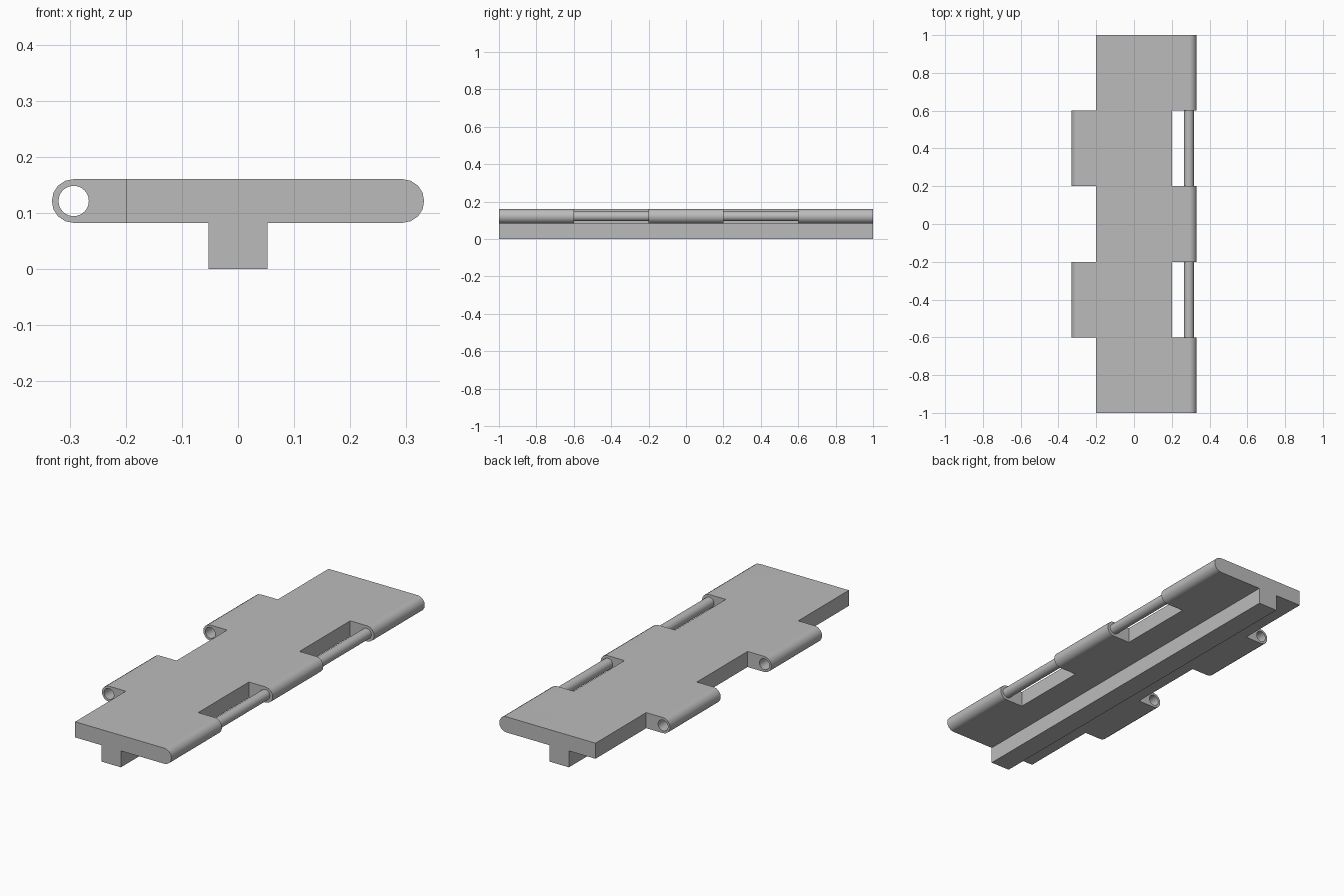
import bpy, bmesh
from math import cos, sin, pi

if "Cube" in bpy.data.objects:
    bpy.data.objects.remove(bpy.data.objects["Cube"], do_unlink=True)

grey = bpy.data.materials.new("plain grey")
grey.use_nodes = True
colour = (0.5, 0.5, 0.5, 1)
grey.diffuse_color = colour
grey.node_tree.nodes["Principled BSDF"].inputs["Base Color"].default_value = colour

HINGE_X, MID_Z, RADIUS = 0.293, 0.121, 0.039
RAIL = 0.053
BOTTOM = MID_Z - RADIUS


def arc(cx, radius, start, sweep, steps):
    return [(cx + radius * cos(start + sweep * i / steps),
             MID_Z + radius * sin(start + sweep * i / steps)) for i in range(steps + 1)]


def prism(name, outline, y0, y1):
    """Extrude an (x, z) outline from y0 to y1."""
    bm = bmesh.new()
    face = bm.faces.new([bm.verts.new((x, y0, z)) for x, z in outline])
    ext = bmesh.ops.extrude_face_region(bm, geom=[face])
    verts = [v for v in ext["geom"] if isinstance(v, bmesh.types.BMVert)]
    bmesh.ops.translate(bm, verts=verts, vec=(0, y1 - y0, 0))
    bmesh.ops.recalc_face_normals(bm, faces=bm.faces)
    mesh = bpy.data.meshes.new(name)
    bm.to_mesh(mesh)
    bm.free()
    mesh.materials.append(grey)
    obj = bpy.data.objects.new(name, mesh)
    bpy.context.collection.objects.link(obj)
    return obj


def rod(name, x, radius, y0, y1):
    return prism(name, arc(x, radius, 0, 2 * pi, 32)[:-1], y0, y1)


def notch(side, y0, y1):
    a, b = side * 0.2, side * 0.4
    return prism("notch_cutter", [(a, 0.04), (b, 0.04), (b, 0.2), (a, 0.2)], y0, y1)


# Full-length plate with rounded long edges and the rail underneath
outline = (arc(HINGE_X, RADIUS, -pi / 2, pi, 8) + arc(-HINGE_X, RADIUS, pi / 2, pi, 8)
           + [(-RAIL, BOTTOM), (-RAIL, 0), (RAIL, 0), (RAIL, BOTTOM)])
plate = prism("hinged_plate", outline, -1, 1)

# Alternating knuckle gaps on both edges, and the bore through one side
cutters = [notch(-1, -1.1, -0.6), notch(-1, -0.2, 0.2), notch(-1, 0.6, 1.1),
           notch(1, -0.6, -0.2), notch(1, 0.2, 0.6),
           rod("bore_cutter", -HINGE_X, 0.027, -0.8, 0.8)]
bpy.context.view_layer.objects.active = plate
for cutter in cutters:
    cutter.hide_render = True
    mod = plate.modifiers.new("cut", "BOOLEAN")
    mod.operation = "DIFFERENCE"
    mod.solver = "EXACT"
    mod.object = cutter
    bpy.ops.object.modifier_apply(modifier=mod.name)
    bpy.data.objects.remove(cutter, do_unlink=True)

# Pin running through the knuckles
pin = rod("hinge_pin", HINGE_X - 0.002, 0.026, -0.995, 0.995)

# Smooth the round parts, keep the flats flat
for obj in (plate, pin):
    bpy.ops.object.select_all(action="DESELECT")
    obj.select_set(True)
    bpy.context.view_layer.objects.active = obj
    bpy.ops.object.shade_smooth_by_angle(angle=pi / 6)
    weighted = obj.modifiers.new("weighted_normals", "WEIGHTED_NORMAL")
    weighted.keep_sharp = True
